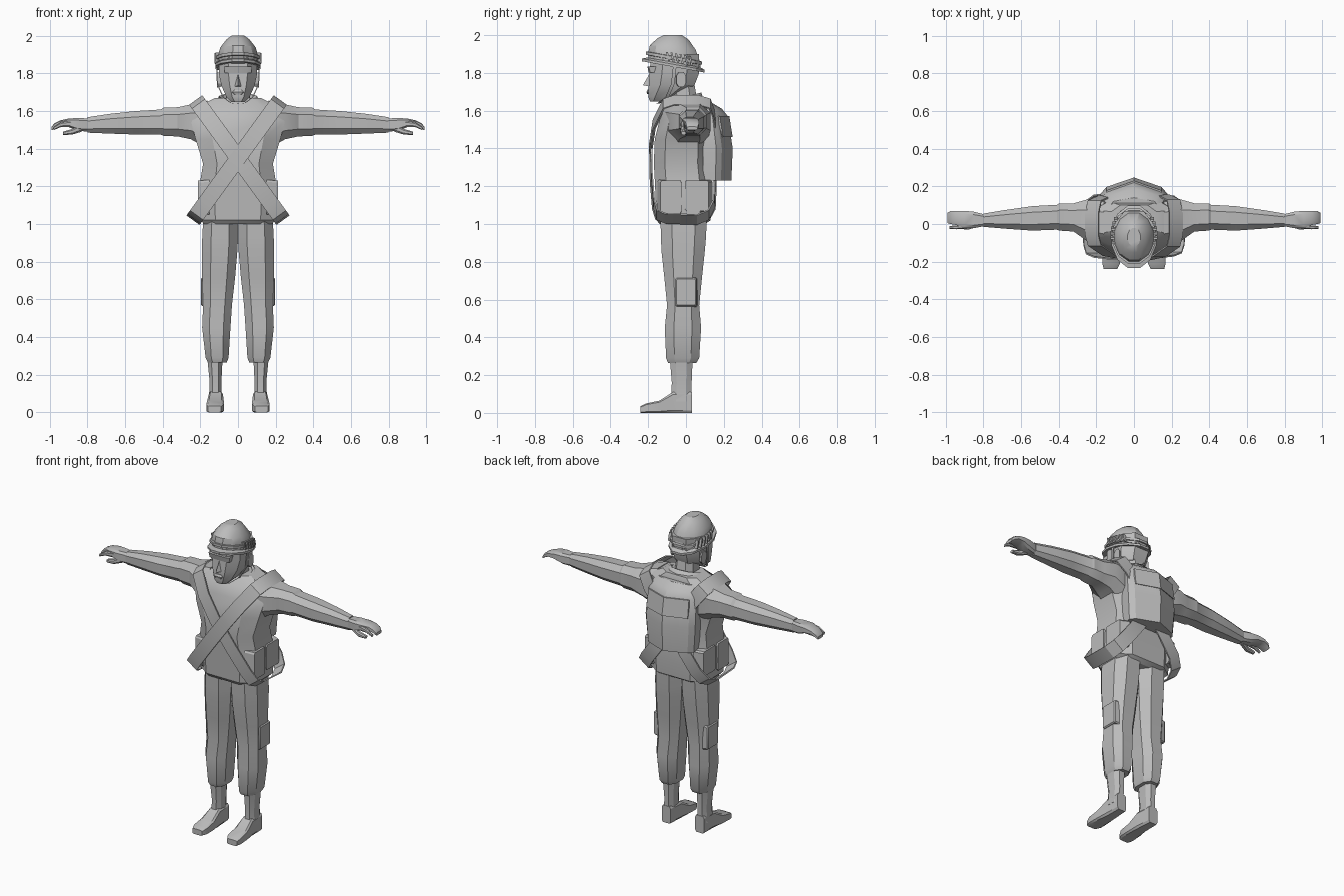
import bpy, bmesh, math
from mathutils import Vector

grey = bpy.data.materials.new("plain_grey")
grey.diffuse_color = (0.5, 0.5, 0.5, 1)


def add_mesh(name, verts, faces, mirror=False, thick=0):
    me = bpy.data.meshes.new(name)
    me.from_pydata([tuple(v) for v in verts], [], faces)
    bm = bmesh.new()
    bm.from_mesh(me)
    bmesh.ops.recalc_face_normals(bm, faces=bm.faces)
    bm.to_mesh(me)
    bm.free()
    me.materials.append(grey)
    ob = bpy.data.objects.new(name, me)
    bpy.context.collection.objects.link(ob)
    if thick:
        m = ob.modifiers.new("thickness", 'SOLIDIFY')
        m.thickness = thick
        m.offset = 0
    if mirror:
        m = ob.modifiers.new("mirror", 'MIRROR')
        m.use_mirror_merge = False
    return ob


def skin(name, rings, mirror=False, caps=True, closed=False, thick=0):
    """Join equal-length loops of points into one surface."""
    n, k = len(rings[0]), len(rings)
    verts = [p for r in rings for p in r]
    faces = []
    for i in range(k if closed else k - 1):
        a, b = i * n, (i + 1) % k * n
        for j in range(n):
            h = (j + 1) % n
            faces.append((a + j, a + h, b + h, b + j))
    if caps and not closed:
        faces += [tuple(range(n)), tuple(range((k - 1) * n, k * n))]
    return add_mesh(name, verts, faces, mirror, thick)


def loft(name, axis, rows, c=0.5, **kw):
    """Chamfered-box sections (pos, a0, a1, b0, b1) along an axis."""
    rings = []
    for p, a0, a1, b0, b1 in rows:
        ma, mb, ha, hb = (a0 + a1) / 2, (b0 + b1) / 2, (a1 - a0) / 2, (b1 - b0) / 2
        q = 1 - c
        oct8 = [(1, -q), (1, q), (q, 1), (-q, 1), (-1, q), (-1, -q), (-q, -1), (q, -1)]
        ring = []
        for u, v in oct8:
            a, b = ma + u * ha, mb + v * hb
            ring.append({'x': (p, a, b), 'y': (a, p, b), 'z': (a, b, p)}[axis])
        rings.append(ring)
    return skin(name, rings, **kw)


def ellipse(z, hx, hy, cy, tilt, n=12):
    pts = []
    for i in range(n):
        a = 2 * math.pi * (i + 0.5) / n
        y = hy * math.sin(a)
        pts.append((hx * math.cos(a), cy + y, z - tilt * y))
    return pts


# jacket body
loft("jacket", 'z', [
    (1.00, -.18, .18, -.14, .10), (1.02, -.20, .20, -.155, .13),
    (1.12, -.205, .205, -.16, .135), (1.23, -.20, .20, -.165, .13),
    (1.32, -.185, .185, -.17, .12), (1.45, -.225, .225, -.165, .12),
    (1.55, -.25, .25, -.14, .12), (1.62, -.22, .22, -.11, .12),
    (1.67, -.12, .12, -.07, .10)], c=0.4)

# sleeves
loft("sleeve", 'x', [
    (.16, -.11, .12, 1.40, 1.655), (.25, -.09, .13, 1.45, 1.635),
    (.32, -.04, .11, 1.465, 1.62), (.395, -.035, .11, 1.468, 1.618),
    (.41, -.03, .102, 1.475, 1.608), (.54, -.035, .095, 1.475, 1.60),
    (.68, -.025, .075, 1.48, 1.585), (.80, -.015, .055, 1.485, 1.567)], mirror=True)

# hands: palm with curled fingers, and a thumb
loft("hand", 'x', [
    (.79, -.01, .05, 1.49, 1.56), (.85, -.022, .065, 1.495, 1.563),
    (.90, -.022, .07, 1.515, 1.56), (.945, -.005, .07, 1.52, 1.55),
    (.975, 0, .068, 1.507, 1.535), (.99, .005, .06, 1.497, 1.515)], c=0.35, mirror=True)
loft("index_finger", 'x', [
    (.88, -.022, .0, 1.515, 1.55), (.94, -.028, -.008, 1.515, 1.54),
    (.98, -.026, -.01, 1.498, 1.515)], mirror=True)
loft("thumb", 'x', [
    (.83, -.015, .02, 1.49, 1.53), (.88, -.03, .0, 1.475, 1.505),
    (.93, -.025, .0, 1.472, 1.49)], mirror=True)

# trousers
loft("trouser_leg", 'z', [
    (1.02, 0, .185, -.135, .11), (.92, 0, .19, -.132, .105),
    (.86, .003, .19, -.13, .10), (.72, .015, .19, -.115, .085),
    (.57, .032, .185, -.10, .07), (.45, .04, .19, -.112, .08),
    (.29, .05, .172, -.105, .07), (.265, .06, .16, -.095, .055)], mirror=True)
loft("leg_pocket", 'x', [
    (.16, -.06, .06, .56, .72), (.19, -.055, .055, .565, .715),
    (.196, -.05, .05, .57, .71)], c=0.1, mirror=True)

# boots
loft("boot_shaft", 'z', [
    (.28, .082, .162, -.085, .035), (.16, .088, .15, -.075, .03),
    (.06, .088, .155, -.08, .03)], mirror=True)
loft("boot_foot", 'y', [
    (.032, .088, .152, 0, .11), (-.07, .08, .155, 0, .11),
    (-.14, .075, .165, 0, .065), (-.21, .075, .168, 0, .05),
    (-.24, .09, .16, 0, .035)], c=0.25, mirror=True)

# neck and open collar
loft("neck", 'z', [(1.58, -.07, .07, -.07, .07), (1.74, -.06, .06, -.09, .045)])
skin("collar", [ellipse(1.61, .14, .10, .0, -.15, 10),
                ellipse(1.67, .10, .08, -.005, -.3, 10)], caps=False, thick=.012)

# head
loft("head", 'z', [
    (1.648, -.035, .035, -.19, -.12), (1.675, -.062, .062, -.20, -.05),
    (1.735, -.088, .088, -.197, .045), (1.80, -.102, .102, -.192, .07),
    (1.90, -.10, .10, -.185, .07)])
add_mesh("nose", [(0, -.19, 1.80), (-.022, -.19, 1.728), (.022, -.19, 1.728), (0, -.228, 1.735)],
         [(0, 1, 3), (0, 3, 2), (1, 2, 3), (0, 2, 1)])
loft("lips", 'z', [(1.688, -.02, .02, -.205, -.18), (1.70, -.032, .032, -.209, -.18),
                   (1.712, -.02, .02, -.203, -.18)], c=0.3)
loft("brow", 'z', [(1.802, -.07, .07, -.197, -.15), (1.835, -.075, .075, -.205, -.15)], c=0.3)
loft("ear", 'x', [(.085, -.055, -.01, 1.73, 1.80), (.112, -.05, 0, 1.725, 1.805)], mirror=True)

# helmet dome, brim and band
skin("helmet", [
    ellipse(1.83, .108, .14, -.06, .18), ellipse(1.88, .112, .143, -.062, .18),
    ellipse(1.935, .097, .125, -.07, .10), ellipse(1.98, .062, .085, -.068, .05),
    ellipse(2.0, .035, .05, -.07, 0)])
skin("helmet_brim", [
    ellipse(1.832, .112, .145, -.065, .18), ellipse(1.832, .124, .172, -.068, .18),
    ellipse(1.846, .124, .172, -.068, .18), ellipse(1.856, .112, .145, -.065, .18)])
skin("helmet_band", [
    ellipse(1.868, .108, .14, -.062, .18), ellipse(1.870, .118, .153, -.063, .18),
    ellipse(1.886, .118, .153, -.063, .18), ellipse(1.888, .108, .14, -.062, .18)])

# row of small slanted tabs tucked in the band
for i in range(6):
    y = -.10 + i * .024
    x = .118 * math.sqrt(max(0, 1 - ((y + .063) / .153) ** 2))
    z = 1.877 - .18 * (y + .063)
    skin("band_tab", [[(x + dx, y - .006, z + .028), (x + dx, y + .004, z + .028),
                       (x + dx, y + .016, z - .022), (x + dx, y + .006, z - .022)]
                      for dx in (-.014, .006)], mirror=True)

# chin strap
skin("chin_strap", [[(x, y - .009, z), (x, y + .009, z), (x - .006, y + .009, z), (x - .006, y - .009, z)]
                    for x, y, z in [(.116, -.06, 1.83), (.112, -.07, 1.74), (.08, -.10, 1.672), (.04, -.14, 1.642),
                                    (0, -.15, 1.638)]], mirror=True)

# backpack with a ridged rear and sloping lid
rings = []
for z, hx, y0, y1, y2 in [(1.23, .165, .09, .185, .24), (1.40, .178, .09, .19, .247),
                          (1.57, .172, .09, .17, .222), (1.61, .155, .09, .15, .19),
                          (1.64, .13, .09, .12, .14)]:
    rings.append([(-hx * .95, y0, z), (-hx, y1 - .03, z), (-hx * .85, y1, z), (0, y2, z),
                  (hx * .85, y1, z), (hx, y1 - .03, z), (hx * .95, y0, z)])
skin("backpack", rings)
skin("backpack_flap", [[(x * .9, y, 1.46), (x * .9, y + .004, 1.46), (x * .88, y - .014, 1.572),
                        (x * .88, y - .03, 1.572)]
                       for x, y in [(-.165, .192), (0, .243), (.165, .192)]])

# hip pouches
loft("hip_pouch", 'x', [(.15, -.15, -.02, 1.05, 1.235), (.212, -.135, -.025, 1.055, 1.23)],
     c=0.12, mirror=True)
loft("rear_pouch", 'x', [(.15, -.01, .14, 1.06, 1.235), (.21, -.005, .12, 1.07, 1.23)],
     c=0.12, mirror=True)

# crossed straps: closed ribbons looping from shoulder to opposite hip
path = [(0, -.06), (.03, -.115), (.2, -.168), (.4, -.187), (.65, -.184), (.88, -.172),
        (.97, -.155), (1, -.11), (1.01, .06), (.97, .12), (.88, .15), (.7, .155),
        (.4, .145), (.15, .15), (.03, .125), (0, .06)]
for side in (-1, 1):
    rings = []
    top, low = Vector((.222 * side, 0, 1.655)), Vector((-.232 * side, 0, 1.03))
    run = (low - top).normalized()
    wide = Vector((-run.z, 0, run.x)) * .043
    for i, (t, y) in enumerate(path):
        c = top.lerp(low, t) + Vector((0, y * (1 + .02 * side), 0))
        # ribbon thickness follows the loop's normal
        (t0, y0), (t1, y1) = path[i - 1], path[(i + 1) % len(path)]
        tangent = run * (t1 - t0) * .775 + Vector((0, y1 - y0, 0))
        nrm = tangent.cross(wide).normalized() * .004
        rings.append([c - wide - nrm, c + wide - nrm, c + wide + nrm, c - wide + nrm])
    skin("left_strap" if side > 0 else "right_strap", rings, closed=True)

# soften shallow edges only
bpy.ops.object.select_all(action='SELECT')
bpy.context.view_layer.objects.active = bpy.data.objects["jacket"]
bpy.ops.object.shade_smooth_by_angle(angle=math.radians(28))
